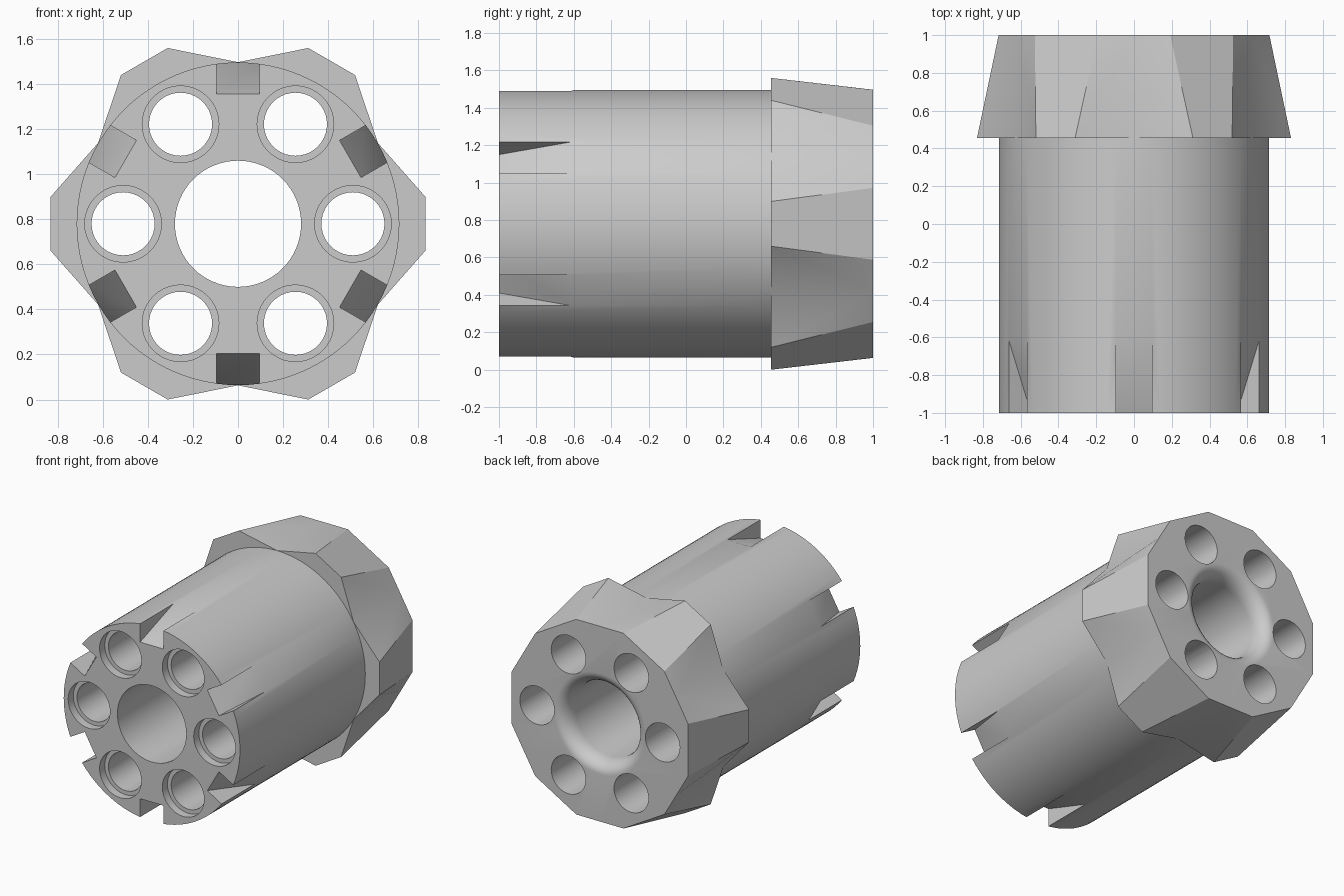
import bpy, bmesh
from math import sin, cos, pi, radians
from mathutils import Vector

cube = bpy.data.objects.get("Cube")
if cube:
    bpy.data.objects.remove(cube, do_unlink=True)

AXIS_Z = 0.78      # height of the drum axis
R = 0.716          # drum radius
HOLE_RING = 0.51   # distance of chamber holes from the axis

grey = bpy.data.materials.new("steel_grey")
grey.use_nodes = True
grey.diffuse_color = (0.6, 0.6, 0.6, 1)
grey.node_tree.nodes["Principled BSDF"].inputs["Base Color"].default_value = (0.6, 0.6, 0.6, 1)


def polar(r, angle, y):
    return Vector((r * cos(angle), y, AXIS_Z + r * sin(angle)))


def make_object(name, bm):
    bmesh.ops.recalc_face_normals(bm, faces=bm.faces)
    mesh = bpy.data.meshes.new(name)
    bm.to_mesh(mesh)
    bm.free()
    obj = bpy.data.objects.new(name, mesh)
    bpy.context.collection.objects.link(obj)
    return obj


def lathe(name, profile, steps, x=0, z=0):
    """Closed solid turned about the y direction from (radius, y) points."""
    bm = bmesh.new()
    rings = [[bm.verts.new(polar(r, 2 * pi * i / steps, y) + Vector((x, 0, z)))
              for i in range(steps)] for r, y in profile]
    for a, b in zip(rings, rings[1:]):
        for i in range(steps):
            j = (i + 1) % steps
            bm.faces.new((a[i], a[j], b[j], b[i]))
    bm.faces.new(rings[0])
    bm.faces.new(rings[-1])
    return make_object(name, bm)


def combine(target, other, operation):
    mod = target.modifiers.new("combine", "BOOLEAN")
    mod.operation = operation
    mod.solver = "EXACT"
    mod.object = other
    bpy.context.view_layer.objects.active = target
    bpy.ops.object.modifier_apply(modifier=mod.name)
    bpy.data.objects.remove(other, do_unlink=True)


# Round drum
drum = lathe("drum", [(R, -1), (R, 0.9)], 96)

# Six-lobed collar tapering to a regular twelve-sided back
bm = bmesh.new()
front, back = [], []
for k in range(6):
    mid = k * pi / 3
    for r_front, r_back, a_front, a_back in ((0.84, 0.742, -8.2, -15),
                                             (0.84, 0.742, 8.2, 15),
                                             (0.717, 0.717, 30, 30)):
        front.append(bm.verts.new(polar(r_front, mid + radians(a_front), 0.455)))
        back.append(bm.verts.new(polar(r_back, mid + radians(a_back), 1)))
count = len(front)
for i in range(count):
    j = (i + 1) % count
    if i % 3 == 0:      # flat lobe top
        bm.faces.new((front[i], front[j], back[j], back[i]))
    elif i % 3 == 1:    # lobe down to valley
        bm.faces.new((front[i], front[j], back[j]))
        bm.faces.new((front[i], back[j], back[i]))
    else:               # valley up to lobe
        bm.faces.new((front[i], front[j], back[i]))
        bm.faces.new((front[j], back[j], back[i]))
bm.faces.new(front)
bm.faces.new(back)
combine(drum, make_object("collar", bm), "UNION")

# Central bore with a rounded flare at the back
flare = [(0.28 + 0.09 * (1 - cos(t * pi / 16)), 0.88 + 0.12 * sin(t * pi / 16))
         for t in range(9)]
combine(drum, lathe("bore_cutter", [(0.28, -1.1)] + flare + [(0.37, 1.1)], 64),
        "DIFFERENCE")

# Six chambers, each with a shallow counterbore at the front
for k in range(6):
    a = k * pi / 3
    profile = [(0.17, -1.1), (0.17, -0.94), (0.14, -0.94), (0.14, 1.1)]
    combine(drum, lathe("chamber_cutter", profile, 40,
                        HOLE_RING * cos(a), HOLE_RING * sin(a)), "DIFFERENCE")

# Six ramped notches around the front rim
for k in range(6):
    a = radians(30 + 60 * k)
    side = Vector((-sin(a), 0, cos(a))) * 0.095
    bm = bmesh.new()
    outline = [(0.54, -1.1), (0.751, -0.5), (0.9, -0.5), (0.9, -1.1)]
    near = [bm.verts.new(polar(r, a, y) - side) for r, y in outline]
    far = [bm.verts.new(polar(r, a, y) + side) for r, y in outline]
    bm.faces.new(near)
    bm.faces.new(far)
    for i in range(4):
        j = (i + 1) % 4
        bm.faces.new((near[i], near[j], far[j], far[i]))
    combine(drum, make_object("notch_cutter", bm), "DIFFERENCE")

# Finish
drum.data.materials.clear()
drum.data.materials.append(grey)
bpy.ops.object.select_all(action="DESELECT")
drum.select_set(True)
bpy.context.view_layer.objects.active = drum
bpy.ops.object.shade_smooth_by_angle(angle=radians(25))
